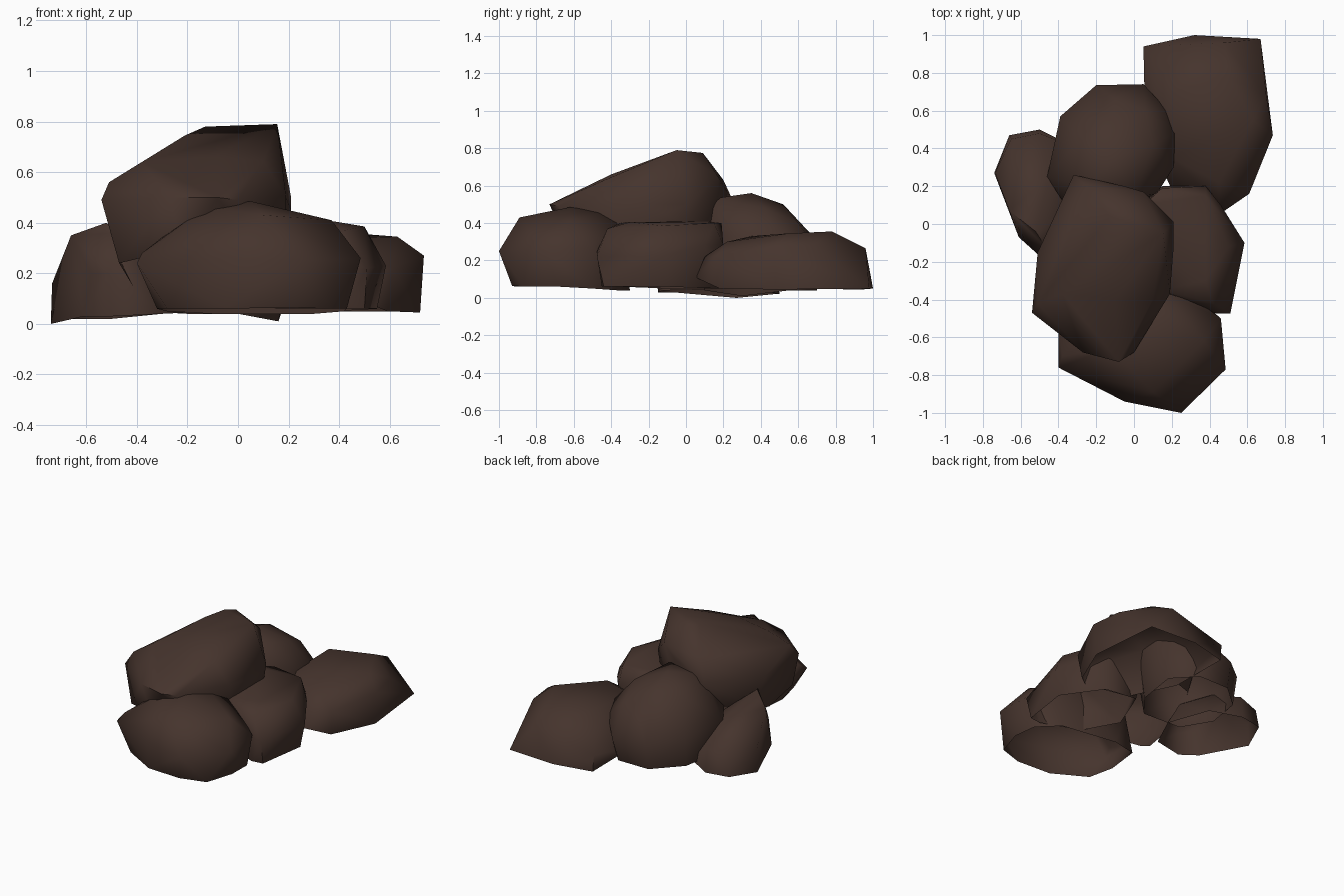
import bpy, bmesh, math

stone = bpy.data.materials.new("dark brown stone")
stone.diffuse_color = (0.060, 0.034, 0.026, 1)


def rock(name, rim, belt, crown):
    """Convex boulder through rim, belt and crown points, open underneath."""
    bm = bmesh.new()
    base = {bm.verts.new(p) for p in rim}
    for p in belt + crown:
        bm.verts.new(p)
    bmesh.ops.convex_hull(bm, input=bm.verts[:])
    bmesh.ops.recalc_face_normals(bm, faces=bm.faces[:])
    # take off the underside so the boulder is a shell
    under = [f for f in bm.faces if f.normal.z < -0.6 and all(v in base for v in f.verts)]
    bmesh.ops.delete(bm, geom=under, context='FACES')
    bmesh.ops.delete(bm, geom=[v for v in bm.verts if not v.link_faces], context='VERTS')
    me = bpy.data.meshes.new(name)
    bm.to_mesh(me)
    bm.free()
    me.materials.append(stone)
    ob = bpy.data.objects.new(name, me)
    bpy.context.collection.objects.link(ob)
    bpy.ops.object.select_all(action='DESELECT')
    ob.select_set(True)
    bpy.context.view_layer.objects.active = ob
    bpy.ops.object.shade_smooth_by_angle(angle=math.radians(65))


# wide low boulder at the back right
rock("back_right_boulder",
     [(.06, .94, .045), (.32, 1.0, .05), (.67, .98, .05), (.72, .48, .045),
      (.59, .18, .05), (.45, .05, .11), (.2, .18, .06), (.06, .5, .05)],
     [(.05, .94, .16), (.48, .96, .265), (.735, .47, .27), (.70, .68, .28),
      (.61, .16, .22), (.45, .1, .22)],
     [(.63, .55, .345), (.5, .78, .355), (.21, .7, .345), (.2, .35, .33), (.45, .22, .30)])

# rounded boulder at the back
rock("back_boulder",
     [(-.38, .54, .05), (-.2, .7, .04), (.03, .7, .04), (.17, .55, .04),
      (.16, .3, .01), (0, .1, .04), (-.3, .1, .05), (-.42, .3, .05)],
     [(-.39, .57, .25), (-.2, .735, .22), (.05, .74, .2), (.18, .6, .28),
      (.22, .48, .33), (.21, .3, .33), (.12, .16, .33), (-.46, .25, .28), (-.3, 0, .3)],
     [(-.28, .45, .48), (-.1, .66, .35), (-.12, .52, .5), (.06, .6, .4),
      (.1, .42, .48), (-.1, .35, .56), (-.25, .2, .53), (0, .14, .53)])

# wedge-shaped boulder on the left, highest at the front
rock("left_boulder",
     [(-.74, .27, 0), (-.66, .47, .02), (-.5, .5, .02), (-.3, .4, .04),
      (-.2, .1, .045), (-.3, -.12, .04), (-.5, -.15, .03), (-.61, -.07, .03)],
     [(-.735, .27, .16), (-.65, .45, .15), (-.5, .48, .18), (-.58, -.08, .2),
      (-.51, -.16, .2), (-.3, .1, .22)],
     [(-.66, .07, .35), (-.52, -.04, .40), (-.45, .25, .28), (-.47, -.12, .36)])

# boulder on the right
rock("right_boulder",
     [(.15, .2, .05), (.38, .17, .05), (.55, -.1, .06), (.5, -.44, .06),
      (.42, -.45, .06), (.15, -.35, .06), (.03, -.1, .05)],
     [(.38, .2, .28), (.46, .1, .28), (.585, -.1, .23), (.51, -.475, .22),
      (.44, -.475, .25), (.15, -.4, .28), (.03, .1, .3)],
     [(.38, -.3, .405), (.5, -.12, .385), (.38, .15, .4), (.15, .19, .4),
      (.15, -.35, .4), (.42, -.42, .37), (.05, .1, .41)])

# boulder at the front
rock("front_boulder",
     [(-.32, -.6, .06), (-.28, -.78, .06), (-.05, -.91, .06), (.2, -.93, .065), (.37, -.87, .06),
      (.43, -.68, .06), (.42, -.5, .05), (.3, -.36, .04), (-.1, -.3, .04), (-.28, -.35, .05)],
     [(-.4, -.55, .24), (-.4, -.76, .24), (-.05, -.94, .26), (.25, -1, .25),
      (.485, -.77, .26), (.46, -.5, .27), (.35, -.42, .3), (-.2, -.33, .3)],
     [(-.38, -.7, .28), (-.13, -.66, .46), (.05, -.62, .485), (.1, -.89, .43),
      (.37, -.62, .41), (.1, -.45, .46), (.18, -.37, .4), (-.25, -.55, .38)])

# large tilted boulder lying on top
rock("top_boulder",
     [(-.47, -.5, .24), (-.41, -.33, .14), (-.35, -.33, .14), (-.46, -.1, .24),
      (-.33, .15, .3), (-.05, .18, .37), (.2, 0, .4), (.19, -.35, .38), (0, -.62, .38),
      (-.22, -.64, .3)],
     [(-.54, -.47, .49), (-.51, -.15, .45), (-.32, .26, .5), (-.05, .2, .58),
      (.21, .01, .5), (.21, -.12, .45), (.19, -.37, .5), (0, -.68, .49),
      (-.08, -.73, .5), (-.27, -.68, .5)],
     [(-.51, -.42, .56), (-.38, -.37, .64), (-.21, -.06, .745), (-.13, .04, .78),
      (.155, -.05, .79), (-.08, .09, .775), (.14, -.1, .765), (-.25, .2, .63),
      (.05, .17, .65), (-.1, -.4, .66), (.1, -.4, .645)])
